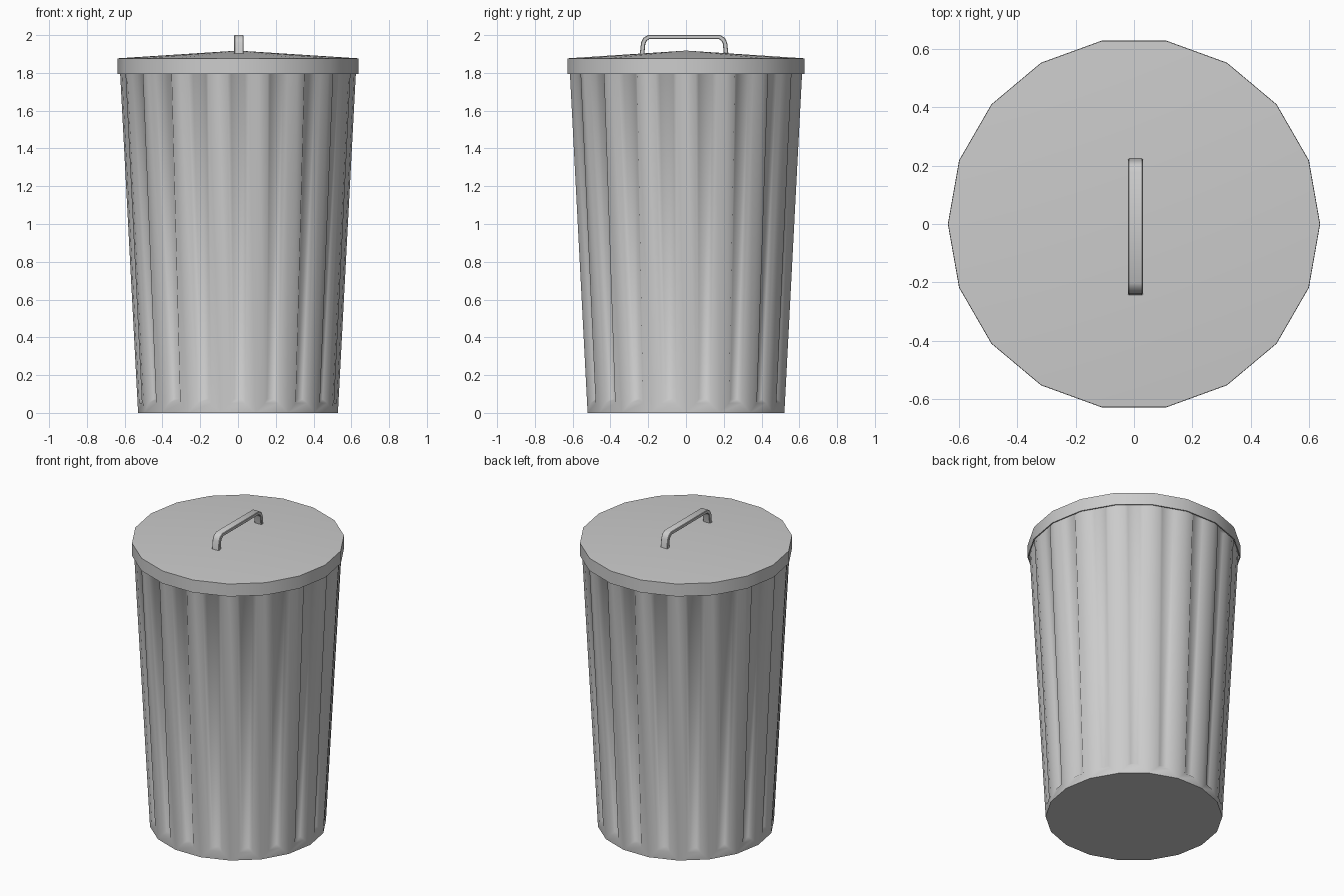
import bpy, bmesh, math

if "Cube" in bpy.data.objects:
    bpy.data.objects.remove(bpy.data.objects["Cube"])

SIDES = 18


def finish(name, bm, angle=60):
    bmesh.ops.recalc_face_normals(bm, faces=bm.faces[:])
    mesh = bpy.data.meshes.new(name)
    bm.to_mesh(mesh)
    bm.free()
    ob = bpy.data.objects.new(name, mesh)
    bpy.context.collection.objects.link(ob)
    bpy.ops.object.select_all(action='DESELECT')
    ob.select_set(True)
    bpy.context.view_layer.objects.active = ob
    bpy.ops.object.shade_smooth_by_angle(angle=math.radians(angle))
    return ob


def ring(bm, r, z):
    return [bm.verts.new((r * math.cos(2 * math.pi * i / SIDES),
                          r * math.sin(2 * math.pi * i / SIDES), z)) for i in range(SIDES)]


def bridge(bm, a, b):
    return [bm.faces.new((a[i], a[(i + 1) % SIDES], b[(i + 1) % SIDES], b[i]))
            for i in range(SIDES)]


# Tapered body, each side panel inset and pressed in to form the flutes
bm = bmesh.new()
low, high = ring(bm, 0.529, 0), ring(bm, 0.628, 1.872)
panels = bridge(bm, low, high)
bm.faces.new(low[::-1])
bm.normal_update()
bmesh.ops.inset_individual(bm, faces=panels, thickness=0.052, use_even_offset=True)
bmesh.ops.inset_individual(bm, faces=panels, thickness=0.02, depth=-0.02, use_even_offset=True)
finish("bin_body", bm)

# Shallow conical lid with a hanging skirt and a hollow underside
bm = bmesh.new()
rings = [ring(bm, r, z) for r, z in
         ((0.637, 1.877), (0.638, 1.795), (0.631, 1.795), (0.631, 1.873))]
for a, b in zip(rings, rings[1:]):
    bridge(bm, a, b)
for loop, z in ((rings[0], 1.918), (rings[-1], 1.912)):
    tip = bm.verts.new((0, 0, z))
    for i in range(SIDES):
        bm.faces.new((loop[i], loop[(i + 1) % SIDES], tip))
finish("lid", bm)

# Strap handle: half of an outer/inner side profile, mirrored and given width
bm = bmesh.new()
outer = [(0.236, 1.885), (0.228, 1.96), (0.216, 1.985), (0.192, 2.0)]
inner = [(0.212, 1.885), (0.205, 1.955), (0.198, 1.97), (0.184, 1.979)]
outer += [(-y, z) for y, z in reversed(outer)]
inner += [(-y, z) for y, z in reversed(inner)]
rows = [[bm.verts.new((x, y - 0.01, z)) for x, (y, z) in
         ((-0.02, o), (0.03, o), (0.03, n), (-0.02, n))] for o, n in zip(outer, inner)]
for a, b in zip(rows, rows[1:]):
    for i in range(4):
        j = (i + 1) % 4
        bm.faces.new((a[i], a[j], b[j], b[i]))
bm.faces.new(rows[0])
bm.faces.new(rows[-1][::-1])
handle = finish("lid_handle", bm, 40)
bevel = handle.modifiers.new("soft_edges", 'BEVEL')
bevel.width = 0.003
bevel.segments = 1
bevel.angle_limit = math.radians(60)
